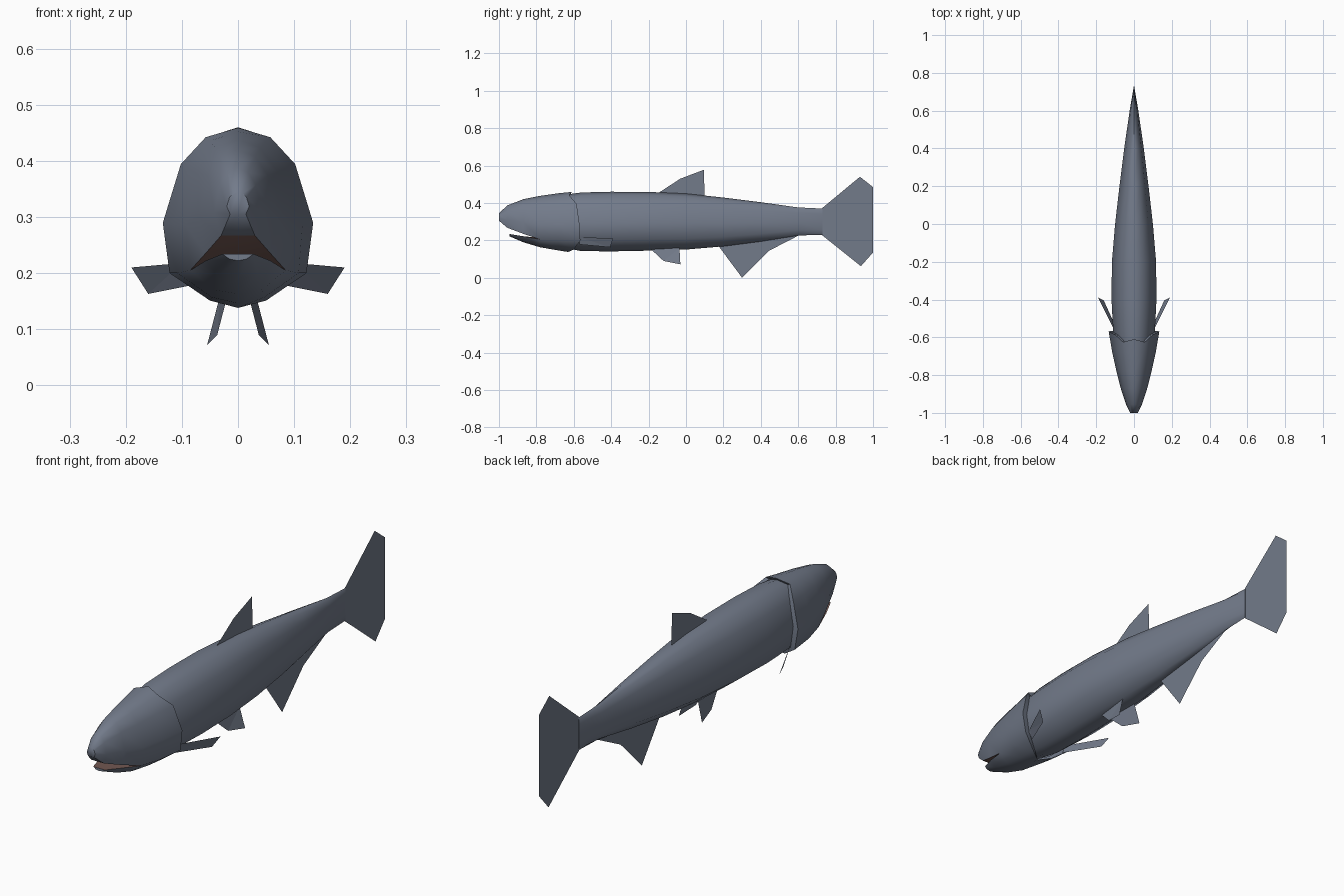
import bpy, bmesh, math
from mathutils import Vector

if "Cube" in bpy.data.objects:
    bpy.data.objects.remove(bpy.data.objects["Cube"])


def material(name, rgb):
    m = bpy.data.materials.new(name)
    m.diffuse_color = (*rgb, 1)
    m.use_nodes = True
    m.node_tree.nodes["Principled BSDF"].inputs["Base Color"].default_value = m.diffuse_color
    return m


SKIN = material("slate_skin", (0.17, 0.197, 0.255))
MOUTH = material("mouth_lining", (0.2, 0.115, 0.1))


def finish(bm, name, smooth=None):
    me = bpy.data.meshes.new(name)
    bm.to_mesh(me)
    bm.free()
    me.materials.append(SKIN)
    me.materials.append(MOUTH)
    ob = bpy.data.objects.new(name, me)
    bpy.context.collection.objects.link(ob)
    if smooth:
        bpy.ops.object.select_all(action='DESELECT')
        ob.select_set(True)
        bpy.context.view_layer.objects.active = ob
        bpy.ops.object.shade_smooth_by_angle(angle=math.radians(smooth))
    return ob


def face(bm, pts, mat=0):
    """Add a face and its mirror image; repeated points are dropped."""
    clean = []
    for p in map(Vector, pts):
        if all((p - q).length > 1e-5 for q in clean):
            clean.append(p)
    if len(clean) < 3:
        return
    for side in (1, -1):
        loop = clean if side == 1 else clean[::-1]
        f = bm.faces.new([bm.verts.new((p.x * side, p.y, p.z)) for p in loop])
        f.material_index = mat


def loft(bm, rings, mat=0):
    for a, b in zip(rings, rings[1:]):
        for i in range(len(a) - 1):
            face(bm, (a[i], a[i + 1], b[i + 1], b[i]), mat)


def weld(bm):
    bmesh.ops.remove_doubles(bm, verts=bm.verts, dist=1e-4)
    bmesh.ops.recalc_face_normals(bm, faces=bm.faces)


# Body: twelve-sided section tapering to a vertical blade at the tail
SECTION = [(0, 1), (.43, .895), (.76, .6), (1, -.05), (.91, -.61), (.37, -.92), (0, -1)]
BODY = [(-.68, .44, .165, .095), (-.56, .456, .143, .111), (-.4, .46, .141, .119),
        (-.2, .459, .145, .117), (0, .45, .151, .1), (.2, .429, .168, .077),
        (.4, .404, .194, .052), (.6, .376, .226, .023), (.73, .37, .23, .001)]
bm = bmesh.new()
rings = [[(u * w, y, (t + b) / 2 + v * (t - b) / 2) for u, v in SECTION] for y, t, b, w in BODY]
loft(bm, rings)
face(bm, rings[0])
face(bm, rings[-1])
weld(bm)
finish(bm, "body", 50)

# Head: y, top height, half width, lip x, lip z
UPPER = [(-1, .345, .02, .014, .305), (-.955, .387, .042, .03, .267),
         (-.87, .42, .07, .058, .235), (-.78, .438, .093, .085, .205),
         (-.68, .452, .115, .108, .2), (-.57, .459, .134, .122, .2)]
# Lower jaw: y, lip x, lip z, middle x, middle z, bottom z
JAW = [(-.945, .028, .234, .015, .225, .222), (-.87, .058, .222, .035, .196, .19),
       (-.78, .085, .205, .042, .17, .163), (-.68, .108, .2, .047, .157, .146),
       (-.57, .122, .2, .05, .151, .138)]
GILL_Y = [-.61, -.625, -.585, -.57, -.565, -.6, -.63]   # curved rear edge

upper = []
for y, t, w, lx, lz in UPPER:
    h = t - lz
    upper.append([(0, y, t), (.43 * w, y, lz + .935 * h), (.76 * w, y, lz + .75 * h),
                  (w, y, lz + .346 * h), (lx, y, lz)])
lower = [[(lx, y, lz), (mx, y, mz), (0, y, bz)] for y, lx, lz, mx, mz, bz in JAW]
upper[-1] = [(p[0], y, p[2]) for p, y in zip(upper[-1], GILL_Y)]
lower[-1] = [(p[0], y, p[2]) for p, y in zip(lower[-1], GILL_Y[4:])]

bm = bmesh.new()
loft(bm, upper)
loft(bm, lower)


def mid(p):
    return (0, p[1], p[2])


# Snout tip, snout underside and jaw tip
face(bm, upper[0] + [mid(upper[0][4])])
loft(bm, [[r[4], mid(r[4])] for r in upper[:2]])
face(bm, lower[0] + [mid(lower[0][0])])
# Mouth roof and floor, meeting at the throat
throat = (0, -.74, .21)
roof = [[r[4], mid(r[4])] for r in upper[1:3]] + [[upper[3][4], throat]]
floor = [[r[0], mid(r[0])] for r in lower[:2]] + [[lower[2][0], throat]]
loft(bm, roof, 1)
loft(bm, floor, 1)
# Gill cover rim folding in to the body
rim = upper[-1] + lower[-1][1:]
inner = [(x * .78, y - .004, .3 + (z - .3) * .95) for x, y, z in rim]
loft(bm, [rim, inner])
weld(bm)
finish(bm, "head", 50)


# Fins: flat single sheets
def fin(name, pts, mirrored=False):
    for side, label in ((1, "right_"), (-1, "left_")) if mirrored else ((1, ""),):
        bm = bmesh.new()
        bm.faces.new([bm.verts.new((x * side, y, z)) for x, y, z in pts])
        bmesh.ops.triangulate(bm, faces=bm.faces)
        finish(bm, label + name)


def flat(pts):
    return [(0, y, z) for y, z in pts]


fin("dorsal_fin", flat([(-.15, .452), (-.03, .53), (.095, .577), (.1, .435)]))
fin("anal_fin", flat([(.17, .175), (.3, 0), (.445, .145), (.61, .23)]))
fin("tail_fin", flat([(.725, .37), (.93, .54), (1, .485), (.885, .29),
                      (1, .135), (.935, .062), (.725, .23)]))
fin("pectoral_fin", [(.1, -.57, .218), (.19, -.39, .21), (.16, -.405, .163), (.085, -.57, .178)], True)
fin("pelvic_fin", [(.02, -.19, .155), (.037, -.12, .09), (.055, -.03, .072), (.032, -.035, .16)], True)
